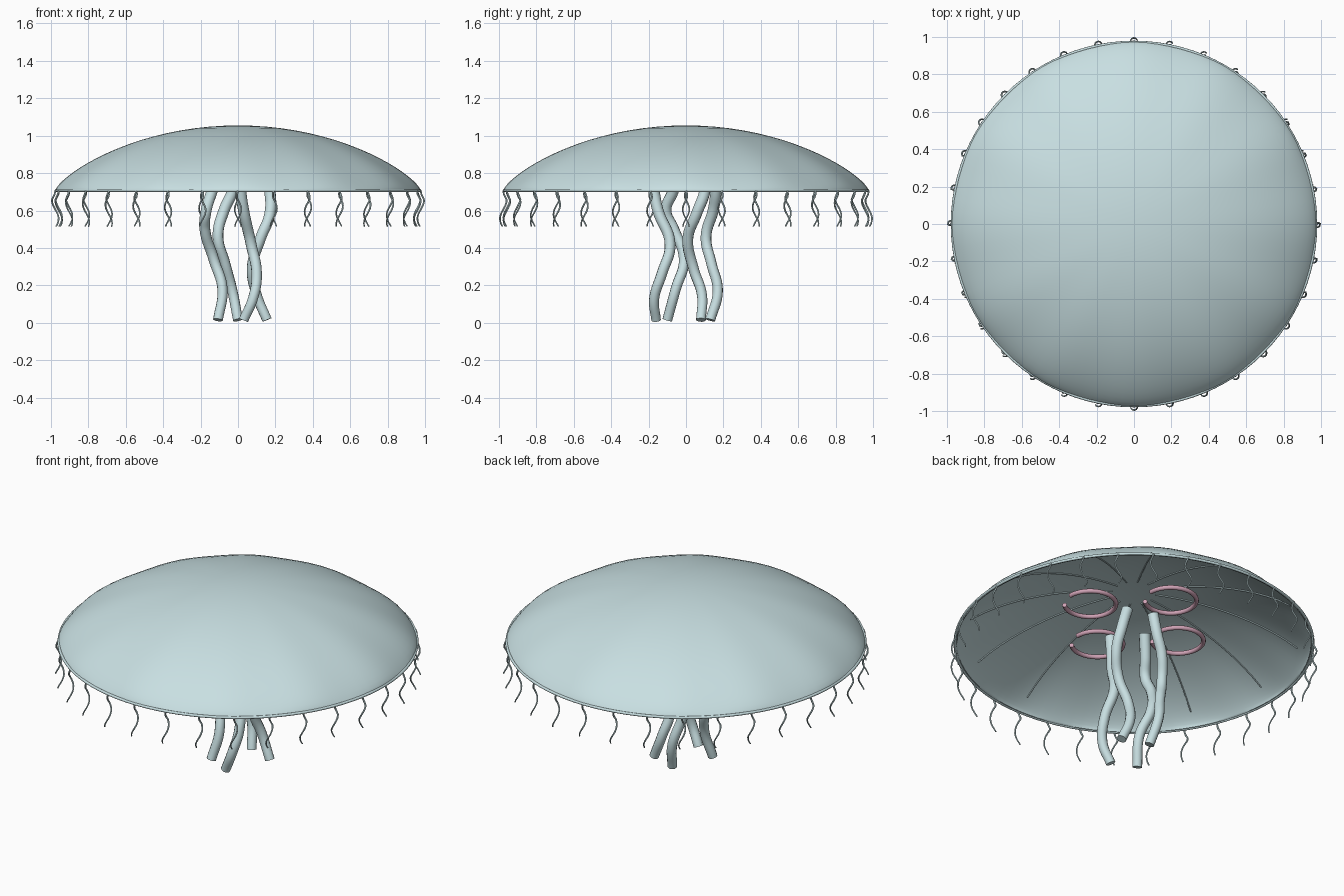
import bpy, bmesh
from math import sin, cos, pi, radians

if "Cube" in bpy.data.objects:
    bpy.data.objects.remove(bpy.data.objects["Cube"])


def material(name, color):
    m = bpy.data.materials.new(name)
    m.diffuse_color = (*color, 1)
    m.use_nodes = True
    m.node_tree.nodes["Principled BSDF"].inputs["Base Color"].default_value = m.diffuse_color
    return m


TEAL = material("teal_skin", (0.58, 0.74, 0.76))
PINK = material("pink_organ", (0.62, 0.36, 0.46))


def curve_tube(name, paths, radius, mat, sides=3, tapers=(1, 1), cyclic=False, kind='POLY'):
    """Round tube mesh swept along one or more paths."""
    cu = bpy.data.curves.new(name, 'CURVE')
    cu.dimensions = '3D'
    cu.bevel_depth = radius
    cu.bevel_resolution = sides
    cu.use_fill_caps = True
    cu.resolution_u = 8
    for path in paths:
        n = len(path)
        sp = cu.splines.new(kind)
        pts = sp.bezier_points if kind == 'BEZIER' else sp.points
        pts.add(n - 1)
        for i, p in enumerate(path):
            pts[i].co = p if kind == 'BEZIER' else (*p, 1)
            pts[i].radius = tapers[0] + (tapers[1] - tapers[0]) * i / (n - 1)
            if kind == 'BEZIER':
                pts[i].handle_left_type = pts[i].handle_right_type = 'AUTO'
        sp.use_cyclic_u = cyclic
    ob = bpy.data.objects.new(name, cu)
    bpy.context.collection.objects.link(ob)
    bpy.ops.object.select_all(action='DESELECT')
    ob.select_set(True)
    bpy.context.view_layer.objects.active = ob
    bpy.ops.object.convert(target='MESH')
    ob = bpy.context.object
    ob.data.materials.clear()
    ob.data.materials.append(mat)
    bpy.ops.object.shade_smooth_by_angle(angle=radians(50))
    return ob


# Bell: a closed thin shell, outer and inner domes joined at the rim
RIM_R, RIM_Z = 0.975, 0.705


def dome(r, height=0.35, edge=RIM_R):
    return RIM_Z + height * max(0, 1 - (r / edge) ** 2) ** 0.77


SEG, RINGS = 96, 20
bm = bmesh.new()
sections = []
for k in range(1, RINGS + 1):
    r = RIM_R * sin(k / RINGS * pi / 2)
    sections.append((r, dome(r), k / RINGS))
for k in range(RINGS, 0, -1):
    r = (RIM_R - 0.015) * sin(k / RINGS * pi / 2)
    sections.append((r, dome(r, 0.325, RIM_R - 0.015), k / RINGS))
loops = []
for r, z, f in sections:
    ripple = 0.012 * f * (1 - f ** 6)
    loop = []
    for j in range(SEG):
        a = 2 * pi * j / SEG
        s = r * (1 + ripple * cos(12 * a))
        loop.append(bm.verts.new((s * cos(a), s * sin(a), z)))
    loops.append(loop)
for lo, hi in zip(loops, loops[1:]):
    for j in range(SEG):
        n = (j + 1) % SEG
        bm.faces.new((lo[j], hi[j], hi[n], lo[n]))
for loop, z in ((loops[0], RIM_Z + 0.35), (loops[-1], RIM_Z + 0.325)):
    tip = bm.verts.new((0, 0, z))
    for j in range(SEG):
        bm.faces.new((loop[j], loop[(j + 1) % SEG], tip))
bmesh.ops.recalc_face_normals(bm, faces=bm.faces)
me = bpy.data.meshes.new("bell")
bm.to_mesh(me)
bm.free()
bell = bpy.data.objects.new("bell", me)
bpy.context.collection.objects.link(bell)
me.materials.append(TEAL)
bpy.ops.object.select_all(action='DESELECT')
bell.select_set(True)
bpy.context.view_layer.objects.active = bell
bpy.ops.object.shade_smooth_by_angle(angle=radians(50))

# Thin rounded lip around the rim
circle = [(0.972 * cos(2 * pi * i / 96), 0.972 * sin(2 * pi * i / 96), 0.708) for i in range(96)]
curve_tube("rim_lip", [circle], 0.008, TEAL, cyclic=True)

# Radial canals on the underside
canals = []
for i in range(12):
    a = 2 * pi * i / 12
    radii = [0.12 + 0.78 * k / 12 for k in range(13)]
    canals.append([(r * cos(a), r * sin(a), dome(r, 0.325, RIM_R - 0.015) - 0.003) for r in radii])
curve_tube("radial_canals", canals, 0.004, TEAL, sides=1)

# Four open pink rings inside the bell
for i in range(4):
    a = i * pi / 2
    arc = [(0.31 * cos(a) + 0.14 * cos(radians(t)), 0.31 * sin(a) + 0.14 * sin(radians(t)), 0.84)
           for t in range(0, 316, 9)]
    curve_tube(f"organ_ring_{i + 1}", [arc], 0.013, PINK)

# Four wavy mouth arms
ARMS = {
    "left": [(-.10, -.03, .82), (-.14, -.07, .70), (-.17, -.107, .60), (-.177, -.065, .50),
             (-.13, -.01, .34), (-.083, -.055, .18), (-.107, -.10, .015)],
    "back": [(0, .16, .82), (-.03, .16, .70), (-.075, .145, .60), (-.107, .107, .46),
             (-.07, .135, .32), (-.03, .17, .17), (0, .13, .015)],
    "front": [(.015, -.18, .82), (.015, -.17, .70), (.03, -.15, .60), (.07, -.085, .42),
              (.10, -.13, .26), (.08, -.17, .13), (.03, -.16, .015)],
    "right": [(.14, .11, .82), (.17, .10, .70), (.17, .055, .58), (.12, .01, .45),
              (.075, .04, .29), (.10, .085, .15), (.155, .08, .015)],
}
for name, path in ARMS.items():
    curve_tube(f"mouth_arm_{name}", [path], 0.031, TEAL, sides=4, tapers=(1, 0.85), kind='BEZIER')

# Fine tentacles hanging from the rim
tentacles = []
for i in range(32):
    a = 2 * pi * i / 32
    path = []
    for k in range(13):
        t = k / 12
        sway = 0.018 * min(1, t * 4)
        path.append((0.977 * cos(a) + sway * sin(6 * t + a), 0.977 * sin(a) + sway * cos(6 * t + a),
                     0.705 - 0.19 * t))
    tentacles.append(path)
curve_tube("rim_tentacles", tentacles, 0.0055, TEAL, sides=1, tapers=(1, 0.7))
